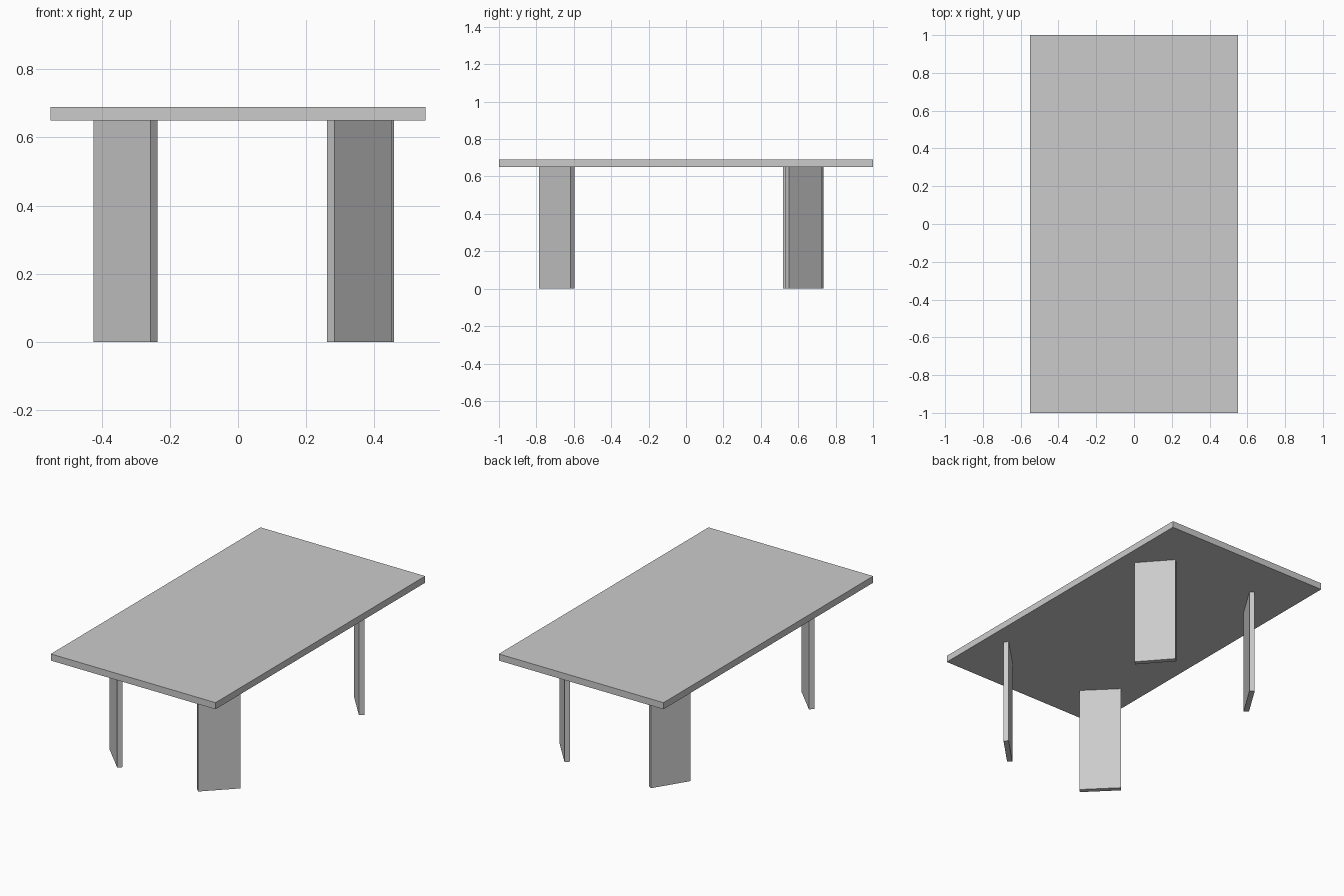
import bpy
from math import radians

if "Cube" in bpy.data.objects:
    bpy.data.objects.remove(bpy.data.objects["Cube"])


def board(name, size, center, angle=0):
    bpy.ops.mesh.primitive_cube_add(size=1, location=center, rotation=(0, 0, radians(angle)))
    obj = bpy.context.object
    obj.name = name
    obj.scale = size
    bpy.ops.object.transform_apply(location=False, rotation=True, scale=True)
    return obj


LEG_HEIGHT = 0.65
TOP_THICKNESS = 0.04

# Table top
board("table_top", (1.10, 2.0, TOP_THICKNESS), (0, 0, LEG_HEIGHT + TOP_THICKNESS / 2))

# Plank legs, each turned across its corner: name, x, y, angle
legs = [
    ("front_left_leg", -0.330, -0.691, 135),
    ("front_right_leg", 0.356, -0.691, 45),
    ("back_right_leg", 0.369, 0.629, 131.4),
    ("back_left_leg", -0.330, 0.626, 58),
]
for name, x, y, angle in legs:
    board(name, (0.236, 0.03, LEG_HEIGHT), (x, y, LEG_HEIGHT / 2), angle)
